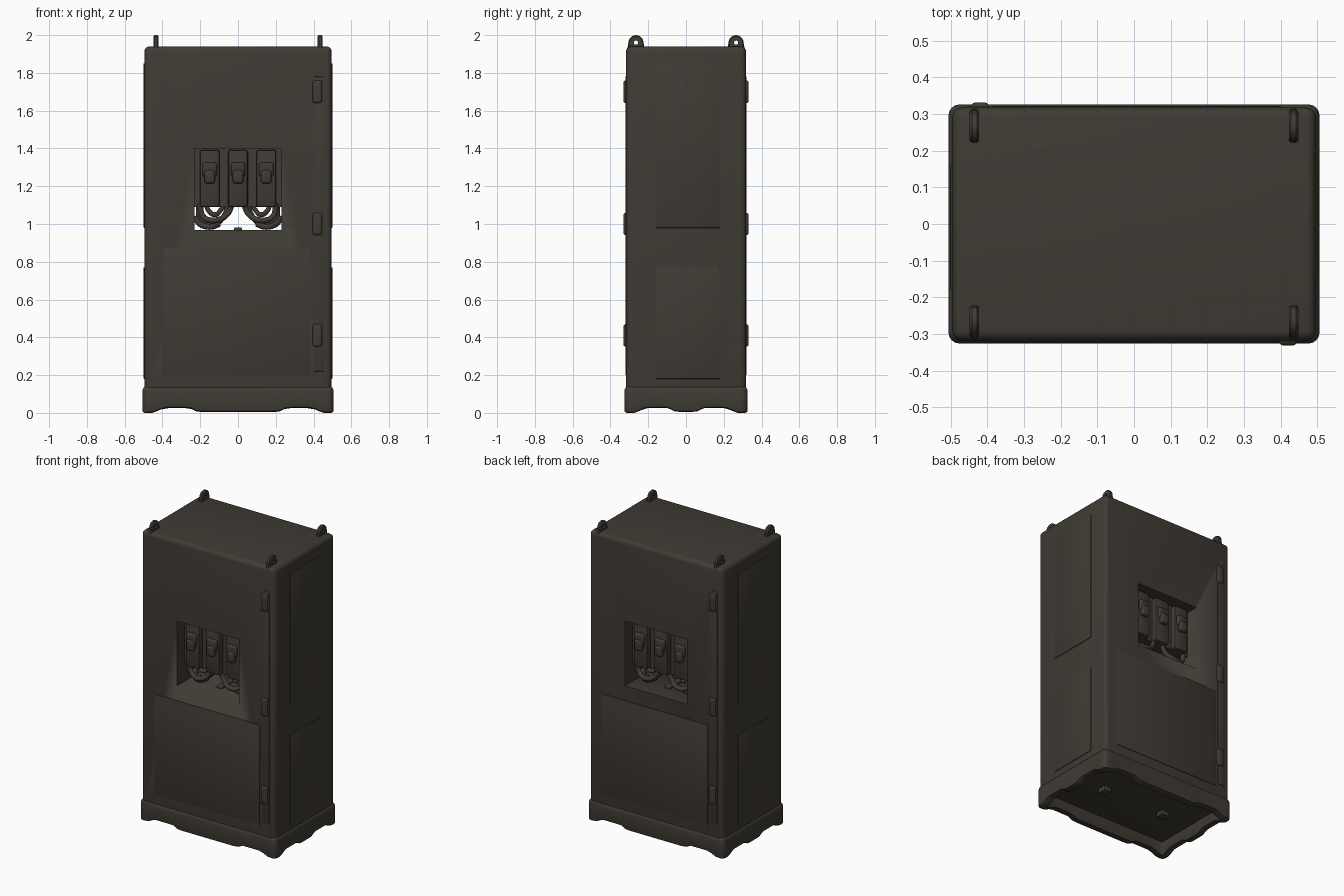
import bpy, bmesh, math
from mathutils import Matrix, Vector

if "Cube" in bpy.data.objects:
    bpy.data.objects.remove(bpy.data.objects["Cube"])

paint = bpy.data.materials.new("dark brown grey paint")
paint.diffuse_color = (0.05, 0.043, 0.034, 1)
paint.use_nodes = True
paint.node_tree.nodes["Principled BSDF"].inputs["Base Color"].default_value = paint.diffuse_color


def finish(name, bm):
    bmesh.ops.recalc_face_normals(bm, faces=bm.faces)
    me = bpy.data.meshes.new(name)
    bm.to_mesh(me)
    bm.free()
    me.materials.append(paint)
    ob = bpy.data.objects.new(name, me)
    bpy.context.collection.objects.link(ob)
    bpy.context.view_layer.objects.active = ob
    ob.select_set(True)
    bpy.ops.object.shade_smooth_by_angle(angle=math.radians(35))
    ob.select_set(False)
    return ob


def box(name, lo, hi, bevel=0.0, seg=3):
    lo, hi = Vector(lo), Vector(hi)
    bm = bmesh.new()
    bmesh.ops.create_cube(bm, size=1, matrix=Matrix.Translation((lo + hi) / 2)
                          @ Matrix.Diagonal((*(hi - lo), 1)))
    if bevel:
        bmesh.ops.bevel(bm, geom=bm.edges[:], offset=bevel, segments=seg,
                        profile=0.5, affect='EDGES')
    return finish(name, bm)


def turned_box(name, lo, hi, bevel, s, seg=2):
    """Box turned half way round the z axis when s is -1."""
    xs, ys = sorted((lo[0] * s, hi[0] * s)), sorted((lo[1] * s, hi[1] * s))
    return box(name, (xs[0], ys[0], lo[2]), (xs[1], ys[1], hi[2]), bevel, seg)


def tube(name, pts, radius):
    cu = bpy.data.curves.new(name, 'CURVE')
    cu.dimensions = '3D'
    cu.bevel_depth, cu.bevel_resolution, cu.resolution_u = radius, 3, 8
    cu.use_fill_caps = True
    sp = cu.splines.new('BEZIER')
    sp.bezier_points.add(len(pts) - 1)
    for bp, p in zip(sp.bezier_points, pts):
        bp.co = p
        bp.handle_left_type = bp.handle_right_type = 'AUTO'
    cu.materials.append(paint)
    ob = bpy.data.objects.new(name, cu)
    bpy.context.collection.objects.link(ob)


# Cabinet body with the window cut from front to back
body = box("cabinet_body", (-0.496, -0.318, 0.09), (0.496, 0.318, 1.94), 0.028, 4)
cutter = box("window_cutter", (-0.23, -0.5, 0.967), (0.23, 0.5, 1.40))
cutter.hide_render = True
cutter.hide_viewport = True
cutter.display_type = 'WIRE'
cut = body.modifiers.new("window", 'BOOLEAN')
cut.operation, cut.object, cut.solver = 'DIFFERENCE', cutter, 'EXACT'


# Plinth: a rounded ring with feet at the corners and shallow arches between
def perimeter(hx, hy, r):
    pts = []
    for cx, cy, a0 in ((1, 1, 0), (-1, 1, 90), (-1, -1, 180), (1, -1, 270)):
        for k in range(5):
            a = math.radians(a0 + 22.5 * k)
            pts.append(Vector((cx * (hx - r) + r * math.cos(a),
                               cy * (hy - r) + r * math.sin(a), 0)))
        length = 2 * (hx - r) if a0 in (0, 180) else 2 * (hy - r)
        n = 30
        step = Vector((-math.sin(a), math.cos(a), 0))
        step = Vector((math.cos(a + math.pi / 2), math.sin(a + math.pi / 2), 0))
        start = pts[-1].copy()
        pts += [start + step * length * i / n for i in range(1, n)]
    return pts


def ease(a, b, v):
    t = max(0, min(1, (v - a) / (b - a)))
    return t * t * (3 - 2 * t)


def arch(u, inner, outer):
    return 0.02 * ease(inner, inner + 0.05, u) * (1 - ease(outer - 0.05, outer, u))


def foot_height(p):
    if abs(p.y) > 0.25 and abs(p.x) < 0.44:
        return 0.006 + arch(abs(p.x), 0.21, 0.44)
    if abs(p.x) > 0.4 and abs(p.y) < 0.26:
        return 0.006 + arch(abs(p.y), 0.05, 0.26)
    return 0.006 * (1 - ease(0.43, 0.46, abs(p.x)) * ease(0.25, 0.28, abs(p.y)))


bm = bmesh.new()
rings = []
# inset from the outer edge, height, whether the height follows the feet
for inset, z, follow in ((0.05, 0.11, 0), (0.05, 0.008, 1), (0.045, 0, 1), (0.012, 0, 1),
                         (0.003, 0.004, 1), (0, 0.014, 1), (0, 0.115, 0),
                         (0.003, 0.128, 0), (0.014, 0.142, 0), (0.02, 0.145, 0)):
    ring = []
    for p in perimeter(0.506 - inset, 0.326 - inset, max(0.03 - inset, 0.008)):
        ring.append(bm.verts.new((p.x, p.y, z + (foot_height(p) if follow else 0))))
    rings.append(ring)
for a, b in zip(rings, rings[1:]):
    for i in range(len(a)):
        j = (i + 1) % len(a)
        bm.faces.new((a[i], a[j], b[j], b[i]))
finish("plinth", bm)

# Small brackets under the floor
for s in (1, -1):
    turned_box("floor_bracket", (0.20, -0.03, 0.06), (0.26, 0.03, 0.10), 0.006, s)

# Lifting lugs: rounded plates with an eye
for sx in (1, -1):
    for sy in (1, -1):
        bm = bmesh.new()
        cy, cz, n = 0.265, 1.96, 20
        outer, inner = [], []
        for i in range(n):
            a = 2 * math.pi * i / n
            c, s = math.cos(a), math.sin(a)
            y = 0.04 * c if s >= 0 else math.copysign(0.04 + 0.01 * abs(s), c) * min(1, abs(c) * 2)
            z = 0.04 * s if s >= 0 else max(-0.03, 0.06 * s)
            outer.append((y, z))
            inner.append((0.011 * c, 0.011 * s))
        loops = []
        for x, ring, k in ((-0.013, inner, 1), (-0.013, outer, 0.85), (-0.007, outer, 1),
                           (0.007, outer, 1), (0.013, outer, 0.85), (0.013, inner, 1)):
            loops.append([bm.verts.new((sx * 0.435 + x, sy * cy + y * k, cz + z * k))
                          for y, z in ring])
        for a, b in zip(loops, loops[1:] + loops[:1]):
            for i in range(n):
                j = (i + 1) % n
                bm.faces.new((a[i], a[j], b[j], b[i]))
        finish("lifting_lug", bm)

for s in (1, -1):
    # Door hinges
    for z in (0.41, 1.0, 1.70):
        turned_box("door_hinge", (0.395, -0.331, z - 0.06), (0.445, -0.30, z + 0.06), 0.012, s, 3)
    turned_box("hinge_strip", (0.40, -0.321, 0.22), (0.455, -0.31, 1.78), 0.003, s)
    # Embossed door and side panels
    turned_box("lower_door_panel", (-0.40, -0.3215, 0.20), (0.385, -0.31, 0.87), 0.0035, s)
    turned_box("lower_side_panel", (0.48, -0.16, 0.18), (0.5, 0.18, 0.77), 0.004, s)
    turned_box("upper_side_panel", (0.48, -0.16, 0.98), (0.5, 0.18, 1.85), 0.004, s)

# Switch block behind both windows
box("switch_block", (-0.23, -0.235, 1.09), (0.23, 0.235, 1.40))
for s in (1, -1):
    for x in (-0.15, 0, 0.15):
        turned_box("switch_housing", (x - 0.052, -0.272, 1.09), (x + 0.052, -0.22, 1.392), 0.012, s)
        turned_box("switch_knob", (x - 0.038, -0.290, 1.25), (x + 0.038, -0.26, 1.325), 0.012, s, 3)
        turned_box("switch_lever", (x - 0.028, -0.302, 1.215), (x + 0.028, -0.26, 1.285), 0.013, s, 3)

    # Cables looping below the switches
    for m in (1, -1):
        for k, (x0, x1, low, r) in enumerate(((0.03, 0.20, 1.02, 0.016), (0.07, 0.17, 1.05, 0.013),
                                              (0.05, 0.21, 0.995, 0.014))):
            y = s * (-0.23 + 0.05 * k)
            mid = (x0 + x1) / 2
            tube("cable", [(m * x0, y, 1.11), (m * (x0 + 0.025), y, (low + 1.09) / 2),
                           (m * mid, y - s * 0.02, low), (m * (x1 - 0.015), y, low + 0.02),
                           (m * x1, y, 1.11)], r)
        tube("floor_cable", [(m * 0.10, s * -0.17, 1.0), (m * 0.15, s * -0.2, 0.985),
                             (m * 0.20, s * -0.17, 1.0), (m * 0.225, s * -0.12, 1.03)], 0.016)

# Low ridge on the window floor
box("window_floor_ridge", (-0.02, -0.2, 0.96), (0.02, 0.2, 0.982), 0.006)
